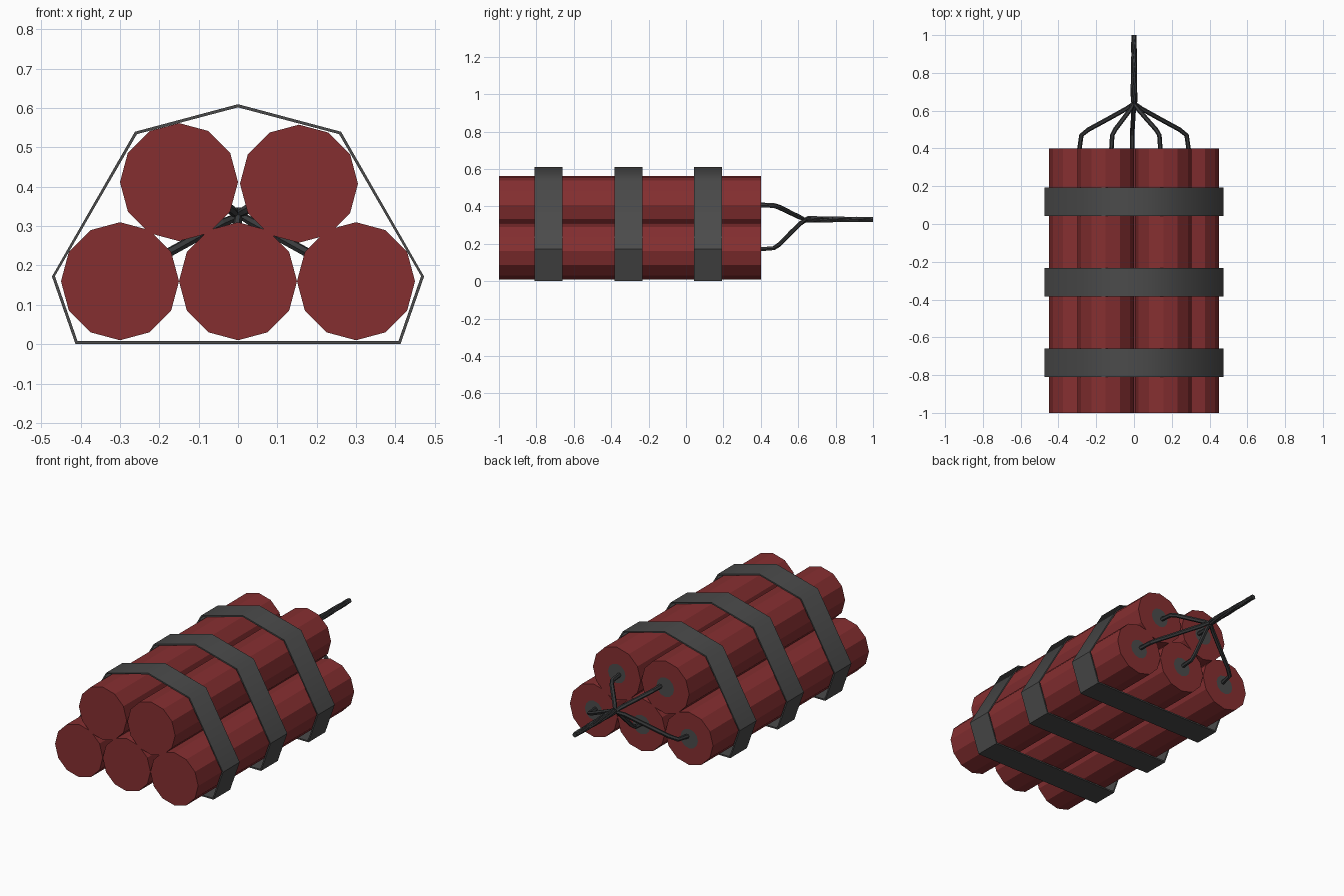
import bpy, bmesh, math
from mathutils import Vector

cube = bpy.data.objects.get("Cube")
if cube:
    bpy.data.objects.remove(cube, do_unlink=True)


def material(name, rgb):
    m = bpy.data.materials.new(name)
    m.use_nodes = True
    col = (*rgb, 1)
    m.diffuse_color = col
    bsdf = m.node_tree.nodes["Principled BSDF"]
    bsdf.inputs["Base Color"].default_value = col
    bsdf.inputs["Roughness"].default_value = 0.8
    return m


RED = material("dull red", (0.235, 0.028, 0.03))
GREY = material("band grey", (0.07, 0.07, 0.07))
DARK = material("wire dark grey", (0.04, 0.042, 0.044))


def make_object(name, bm, mats):
    bmesh.ops.recalc_face_normals(bm, faces=bm.faces)
    mesh = bpy.data.meshes.new(name)
    bm.to_mesh(mesh)
    bm.free()
    for m in mats:
        mesh.materials.append(m)
    ob = bpy.data.objects.new(name, mesh)
    bpy.context.collection.objects.link(ob)
    return ob


def loft(bm, rings, closed_ends=True):
    """Skin a list of equal-length point rings."""
    vs = [[bm.verts.new(p) for p in r] for r in rings]
    n = len(vs[0])
    for a, b in zip(vs, vs[1:]):
        for i in range(n):
            bm.faces.new((a[i], a[(i + 1) % n], b[(i + 1) % n], b[i]))
    if closed_ends:
        bm.faces.new(vs[0])
        bm.faces.new(vs[-1])


# Twelve-sided sticks, with a grey disc inset in the back end
def stick(name, x, z):
    def ring(r, y):
        return [(x + r * math.cos(i * math.tau / 12), y,
                 z + r * math.sin(i * math.tau / 12)) for i in range(12)]
    bm = bmesh.new()
    loft(bm, [ring(0.15, -1), ring(0.15, 0.4), ring(0.055, 0.4)])
    ob = make_object(name, bm, [RED, GREY])
    for f in ob.data.polygons:
        if f.center.y > 0.39 and len(f.vertices) == 12:
            f.material_index = 1


# Fuse wire from a stick end into the twisted tail
def fuse(name, x, z, index):
    hub = Vector((0, 0.65, 0.33))
    start = Vector((x, 0.39, z))
    pts = [start]
    for y, t in ((0.47, 0.04), (0.5, 0.17), (0.56, 0.55), (0.61, 0.86)):
        p = start.lerp(hub, t)
        p.y = y
        pts.append(p)
    for k in range(9):
        a = index * math.tau / 5 + k * 0.45
        r = 0.011 - 0.0006 * k
        pts.append(Vector((r * math.cos(a), 0.65 + 0.35 * k / 8, 0.33 + r * math.sin(a))))
    bm = bmesh.new()
    rings = []
    for i, p in enumerate(pts):
        d = (pts[min(i + 1, len(pts) - 1)] - pts[max(i - 1, 0)]).normalized()
        if i == len(pts) - 1:
            d = Vector((0, 1, 0))
        u = d.cross(Vector((0, 0, 1))).normalized()
        v = d.cross(u)
        w = 0.012 if i < 5 else 0.008
        rings.append([p + w * (math.cos(j * math.tau / 6) * u + math.sin(j * math.tau / 6) * v)
                      for j in range(6)])
    loft(bm, rings)
    make_object(name, bm, [DARK])


sticks = {"lower_right": (-0.3, 0.16, -0.29, 0.17),
          "lower_middle": (0, 0.16, -0.01, 0.17),
          "lower_left": (0.3, 0.16, 0.29, 0.17),
          "upper_left": (0.155, 0.408, 0.14, 0.405),
          "upper_right": (-0.15, 0.412, -0.12, 0.41)}
for i, (side, (x, z, fx, fz)) in enumerate(sticks.items()):
    stick(side + "_stick", x, z)
    fuse(side + "_fuse", fx, fz, i)

# Thin straps wrapped around the bundle
half = [(0.413, 0.0), (0.473, 0.172), (0.262, 0.54), (0.0, 0.61)]
outer = half + [(-x, z) for x, z in reversed(half[:-1])]
inset = [(-0.005, 0.008), (-0.0075, 0.001), (-0.005, -0.006), (0, -0.008)]
inner_half = [(x + dx, z + dz) for (x, z), (dx, dz) in zip(half, inset)]
inner = inner_half + [(-x, z) for x, z in reversed(inner_half[:-1])]
for name, y in (("front_strap", -0.735), ("middle_strap", -0.308), ("back_strap", 0.118)):
    bm = bmesh.new()
    y0, y1 = y - 0.075, y + 0.075
    rings = [[(x, yy, z) for x, z in prof]
             for prof, yy in ((outer, y0), (outer, y1), (inner, y1), (inner, y0), (outer, y0))]
    loft(bm, rings, False)
    bmesh.ops.remove_doubles(bm, verts=bm.verts, dist=1e-5)
    ob = make_object(name, bm, [GREY])
    bpy.ops.object.select_all(action='DESELECT')
    ob.select_set(True)
    bpy.context.view_layer.objects.active = ob
    bpy.ops.object.shade_smooth_by_angle(angle=math.radians(47))
